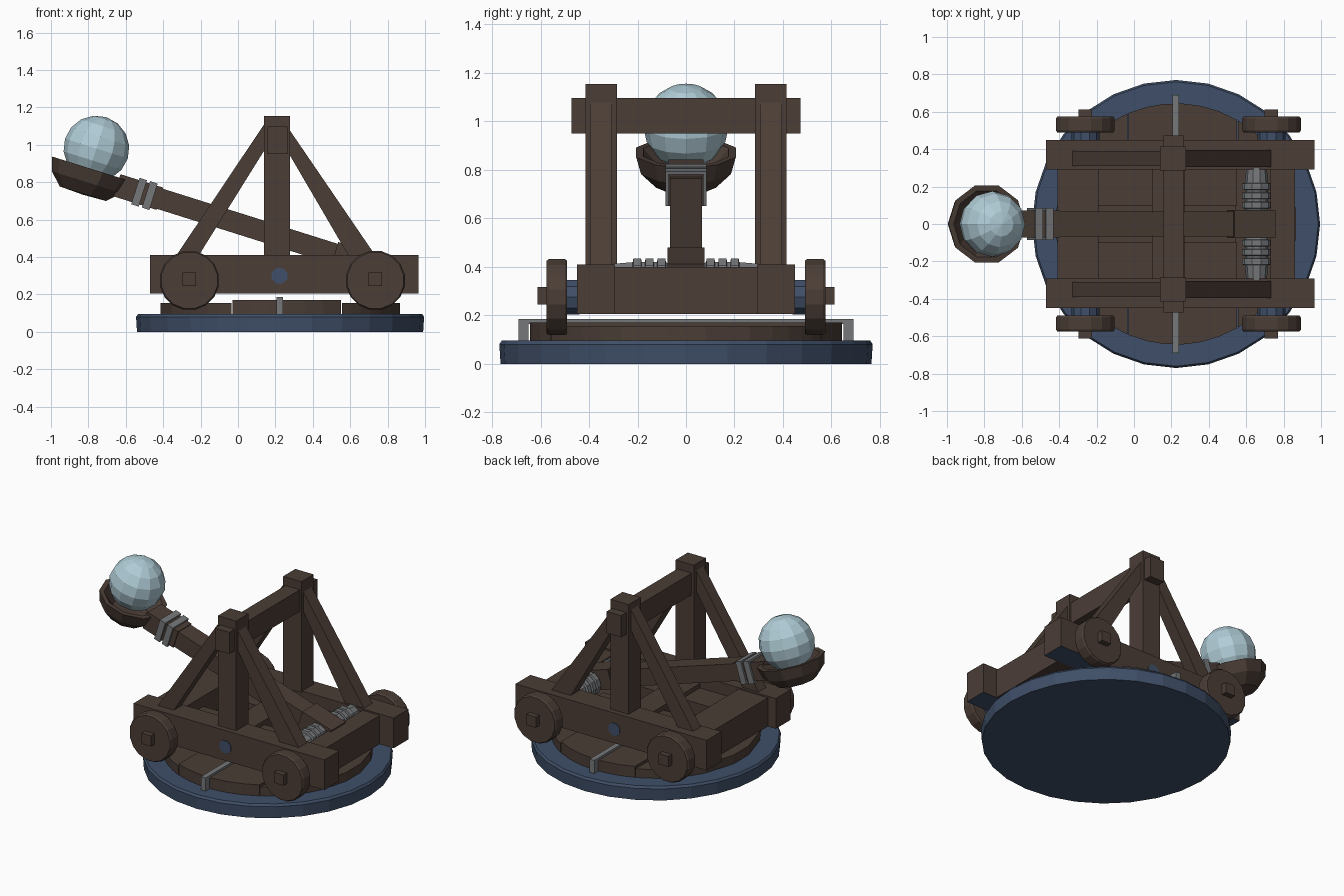
import bpy, bmesh, math
from mathutils import Matrix, Vector

if "Cube" in bpy.data.objects:
    bpy.data.objects.remove(bpy.data.objects["Cube"])


def material(name, rgb):
    m = bpy.data.materials.new(name)
    m.diffuse_color = (*rgb, 1)
    m.use_nodes = True
    m.node_tree.nodes["Principled BSDF"].inputs["Base Color"].default_value = m.diffuse_color
    return m


WOOD = material("dark wood", (0.070, 0.047, 0.037))
BLUE = material("slate blue", (0.050, 0.078, 0.138))
METAL = material("grey metal", (0.180, 0.186, 0.195))
ICE = material("pale ice blue", (0.43, 0.60, 0.67))


def finish(name, bm, *mats):
    bmesh.ops.remove_doubles(bm, verts=bm.verts, dist=1e-5)
    bmesh.ops.recalc_face_normals(bm, faces=bm.faces)
    me = bpy.data.meshes.new(name)
    bm.to_mesh(me)
    bm.free()
    for m in mats:
        me.materials.append(m)
    ob = bpy.data.objects.new(name, me)
    bpy.context.collection.objects.link(ob)
    return ob


def prism(name, lower, offset, mat):
    """Extrude a flat outline by an offset."""
    bm = bmesh.new()
    a = [bm.verts.new(p) for p in lower]
    b = [bm.verts.new(Vector(p) + Vector(offset)) for p in lower]
    bm.faces.new(a)
    bm.faces.new(b[::-1])
    for i in range(len(a)):
        j = (i + 1) % len(a)
        bm.faces.new((a[i], a[j], b[j], b[i]))
    return finish(name, bm, mat)


def side(name, xz, y0, y1, mat=WOOD):
    """Outline in the front plane, given thickness from y0 to y1."""
    return prism(name, [(x, y0, z) for x, z in xz], (0, y1 - y0, 0), mat)


def box(name, x0, x1, y0, y1, z0, z1, mat=WOOD):
    return side(name, [(x0, z0), (x1, z0), (x1, z1), (x0, z1)], y0, y1, mat)


def lathe(name, profile, n, mat, matrix, turn=0.0):
    """Spin an (r, z) profile around z, then place it."""
    bm = bmesh.new()
    rings = [[bm.verts.new(matrix @ Vector((r * math.cos(t), r * math.sin(t), z)))
              for t in [turn + 2 * math.pi * k / n for k in range(n)]]
             for r, z in profile]
    for p, q in zip(rings, rings[1:]):
        for k in range(n):
            bm.faces.new((p[k], p[(k + 1) % n], q[(k + 1) % n], q[k]))
    return finish(name, bm, mat)


# turntable base and the planked disc on it
CX = 0.225
lathe("base_disc", [(0, 0), (0.765, 0), (0.77, 0.08), (0.76, 0.095), (0, 0.095)],
      28, BLUE, Matrix.Translation((CX, 0, 0)))
for i, (a, b, top) in enumerate([(-0.415, -0.035, 0.155), (-0.03, 0.55, 0.17), (0.555, 0.865, 0.155)]):
    xs = [a + (b - a) * k / 6 for k in range(7)]
    ys = [math.sqrt(max(0.645 ** 2 - (x - CX) ** 2, 0.0025)) for x in xs]
    outline = [(x, -y, 0.09) for x, y in zip(xs, ys)] + [(x, y, 0.09) for x, y in zip(xs[::-1], ys[::-1])]
    prism(f"turntable_plank_{i}", outline, (0, 0, top - 0.09), WOOD)

# metal strap across the disc
box("disc_strap", 0.205, 0.24, -0.68, 0.68, 0.165, 0.185, METAL)

for s, tag in ((-1, "front"), (1, "back")):
    # side rail, blue underneath
    rail = box(f"{tag}_rail", -0.47, 0.965, s * 0.292, s * 0.45, 0.205, 0.41)
    rail.data.materials.append(BLUE)
    for f in rail.data.polygons:
        if f.normal.z < -0.9:
            f.material_index = 1
    lathe(f"{tag}_rail_plate", [(0, 0.44), (0.045, 0.44), (0.045, 0.455), (0, 0.455)], 8, BLUE,
          Matrix.Translation((0.222, 0, 0.3)) @ Matrix.Rotation(-s * math.pi / 2, 4, "X"), math.pi / 8)
    box(f"{tag}_strap_end", 0.205, 0.24, s * 0.65, s * 0.69, 0.09, 0.185, METAL)

    # upright and its two sloping braces
    box(f"{tag}_post", 0.14, 0.277, s * 0.285, s * 0.415, 0.4, 1.155)
    side(f"{tag}_rear_brace", [(0.15, 1.125), (0.15, 0.985), (-0.215, 0.4), (-0.335, 0.4)], s * 0.31, s * 0.39)
    side(f"{tag}_fore_brace", [(0.265, 1.095), (0.265, 0.965), (0.595, 0.4), (0.74, 0.4)], s * 0.305, s * 0.395)

    # wheels with axle collars and square hubs
    for x, end in ((-0.26, "rear"), (0.735, "fore")):
        place = Matrix.Translation((x, 0, 0.275)) @ Matrix.Rotation(-s * math.pi / 2, 4, "X")
        lathe(f"{tag}_{end}_wheel", [(0, 0.49), (0.153, 0.49), (0.16, 0.5), (0.16, 0.565), (0.153, 0.575), (0, 0.575)],
              16, WOOD, place, math.pi / 16)
        lathe(f"{tag}_{end}_collar", [(0, 0.44), (0.075, 0.44), (0.075, 0.5), (0, 0.5)], 10, BLUE, place)
        box(f"{tag}_{end}_hub", x - 0.036, x + 0.036, s * 0.57, s * 0.613, 0.245, 0.317)

    # twisted rope bundle beside the arm
    coil = [(0, 0.07), (0.055, 0.07)]
    for y in (0.095, 0.145, 0.195):
        coil += [(0.062, y - 0.012), (0.078, y - 0.01), (0.078, y + 0.022), (0.062, y + 0.025)]
    coil += [(0.055, 0.3), (0, 0.3)]
    lathe(f"{tag}_coil", coil, 10, METAL,
          Matrix.Translation((0.655, 0, 0.36)) @ Matrix.Rotation(-s * math.pi / 2, 4, "X"))

    # sunken deck panels
    box(f"{tag}_rear_panel", -0.19, 0.1, s * 0.1, s * 0.295, 0.22, 0.33)
    box(f"{tag}_mid_panel", 0.26, 0.55, s * 0.1, s * 0.295, 0.22, 0.33)

# cross members between the rails
for name, x0, x1, top in (("rear_cross_member", -0.41, -0.19, 0.4), ("mid_cross_member", 0.1, 0.27, 0.36),
                          ("coil_cross_member", 0.54, 0.74, 0.3), ("fore_cross_member", 0.73, 0.86, 0.4)):
    box(name, x0, x1, -0.295, 0.295, 0.205, top)
box("deck_floor", -0.3, 0.8, -0.295, 0.295, 0.205, 0.25)

# top beam
box("top_beam", 0.157, 0.265, -0.472, 0.472, 0.95, 1.097)

# throwing arm, drawn in a frame running along its length
ANG = math.atan(0.315)
ux, uz = -math.cos(ANG), math.sin(ANG)


def arm_part(name, l0, l1, h, w, mat=WOOD):
    pts = [(0.65 + ux * l + uz * k, 0.375 + uz * l - ux * k) for l, k in ((l0, -h), (l1, -h), (l1, h), (l0, h))]
    return side(name, pts, -w, w, mat)


arm_part("arm", -0.08, 1.36, 0.056, 0.066)
arm_part("arm_foot", -0.09, 0.14, 0.066, 0.076)
arm_part("arm_neck", 1.12, 1.36, 0.062, 0.072)
for i, l in enumerate((1.155, 1.215)):
    arm_part(f"arm_strap_{i}", l, l + 0.042, 0.074, 0.085, METAL)

# faceted cup and the ball in it
lathe("cup", [(0, -0.145), (0.13, -0.14), (0.195, -0.075), (0.216, 0), (0.185, 0), (0.11, -0.08), (0, -0.09)],
      10, WOOD, Matrix.Translation((-0.787, 0, 0.872)) @ Matrix.Rotation(ANG, 4, "Y"))
lathe("ball", [(0.176 * math.sin(math.pi * k / 8), -0.176 * math.cos(math.pi * k / 8)) for k in range(9)],
      12, ICE, Matrix.Translation((-0.757, 0, 0.98)) @ Matrix.Rotation(ANG, 4, "Y"))
